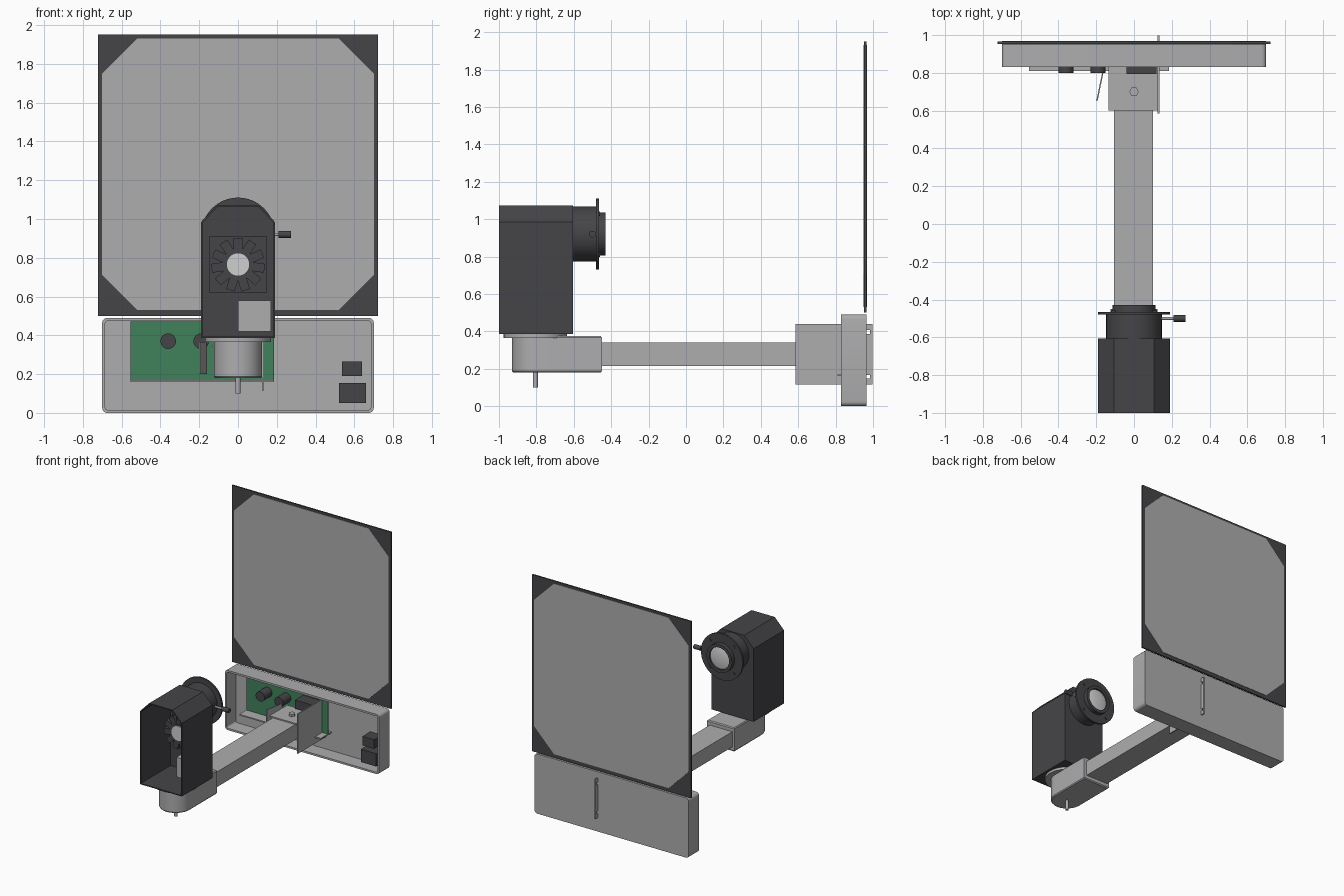
import bpy, bmesh, math
from mathutils import Vector, Matrix

if "Cube" in bpy.data.objects:
    bpy.data.objects.remove(bpy.data.objects["Cube"])


def mat(name, r, g, b):
    m = bpy.data.materials.new(name)
    m.diffuse_color = (r, g, b, 1)
    m.use_nodes = True
    m.node_tree.nodes["Principled BSDF"].inputs["Base Color"].default_value = m.diffuse_color
    return m


GREY = mat("light grey", 0.42, 0.42, 0.43)
DARK = mat("charcoal", 0.06, 0.06, 0.066)
GREEN = mat("board green", 0.05, 0.22, 0.10)
GLASS = mat("pale glass", 0.62, 0.62, 0.63)


def finish(name, bm, m, smooth=False):
    bmesh.ops.recalc_face_normals(bm, faces=bm.faces)
    me = bpy.data.meshes.new(name)
    bm.to_mesh(me)
    bm.free()
    ob = bpy.data.objects.new(name, me)
    bpy.context.collection.objects.link(ob)
    me.materials.append(m)
    if smooth:
        bpy.ops.object.select_all(action='DESELECT')
        ob.select_set(True)
        bpy.context.view_layer.objects.active = ob
        bpy.ops.object.shade_smooth_by_angle(angle=math.radians(35))
    return ob


def box(name, m, x0, x1, y0, y1, z0, z1, bevel=0):
    bm = bmesh.new()
    bmesh.ops.create_cube(bm, size=1, matrix=Matrix.Translation(
        ((x0 + x1) / 2, (y0 + y1) / 2, (z0 + z1) / 2)) @ Matrix.Diagonal((x1 - x0, y1 - y0, z1 - z0, 1)))
    if bevel:
        bmesh.ops.bevel(bm, geom=bm.edges[:], offset=bevel, segments=3, affect='EDGES', profile=0.5)
    return finish(name, bm, m, bool(bevel))


def loft(name, m, rings, axis='y', smooth=False):
    """Skin a list of (2D outline, position along axis), capped at both ends."""
    place = {'x': lambda a, b, t: (t, a, b), 'y': lambda a, b, t: (a, t, b),
             'z': lambda a, b, t: (a, b, t)}[axis]
    bm = bmesh.new()
    loops = [[bm.verts.new(place(a, b, t)) for a, b in pts] for pts, t in rings]
    n = len(loops[0])
    for p, q in zip(loops, loops[1:]):
        for i in range(n):
            j = (i + 1) % n
            bm.faces.new((p[i], p[j], q[j], q[i]))
    bm.faces.new(loops[0])
    bm.faces.new(loops[-1])
    return finish(name, bm, m, smooth)


def circle(r, a=0, b=0, n=48):
    return [(a + r * math.cos(2 * math.pi * i / n), b + r * math.sin(2 * math.pi * i / n)) for i in range(n)]


def cyl(name, m, r, a, b, t0, t1, axis='y', n=48):
    return loft(name, m, [(circle(r, a, b, n), t0), (circle(r, a, b, n), t1)], axis, True)


def round_rect(x0, x1, z0, z1, r, n=5):
    pts = []
    for k, (cx, cz) in enumerate([(x1 - r, z1 - r), (x0 + r, z1 - r), (x0 + r, z0 + r), (x1 - r, z0 + r)]):
        for i in range(n + 1):
            t = math.pi / 2 * (k + i / n)
            pts.append((cx + r * math.cos(t), cz + r * math.sin(t)))
    return pts


def octagon(x, z0, z1, c):
    return [(-x + c, z0), (x - c, z0), (x, z0 + c), (x, z1 - c), (x - c, z1), (-x + c, z1), (-x, z1 - c), (-x, z0 + c)]


# Display panel: dark plate with a clipped-corner screen on both faces
box("panel_frame", DARK, -0.722, 0.722, 0.953, 0.965, 0.50, 1.95)
loft("panel_screen", GREY, [(octagon(0.70, 0.53, 1.93, 0.18), 0.950), (octagon(0.70, 0.53, 1.93, 0.18), 0.968)])

# Electronics tray, open at the front
outer = round_rect(-0.70, 0.70, 0.0, 0.49, 0.025)
inner = round_rect(-0.685, 0.685, 0.015, 0.475, 0.015)
loft("tray", GREY, [(outer, 0.965), (outer, 0.83), (inner, 0.83), (inner, 0.95)], smooth=True)

# Circuit board, its shelf and components
box("circuit_board", GREEN, -0.555, 0.185, 0.90, 0.912, 0.17, 0.47)
box("board_shelf", GREY, -0.555, 0.185, 0.81, 0.95, 0.16, 0.17)
for i, x in enumerate((-0.36, -0.19)):
    cyl(f"capacitor_{i}", DARK, 0.04, x, 0.37, 0.80, 0.90, n=32)
box("board_connector", DARK, -0.04, 0.12, 0.795, 0.90, 0.36, 0.43)
box("upper_socket", DARK, 0.535, 0.64, 0.85, 0.95, 0.19, 0.265)
box("lower_socket", DARK, 0.52, 0.66, 0.85, 0.95, 0.05, 0.155)

# Arm and its bracket
box("arm", GREY, -0.105, 0.10, -0.46, 0.83, 0.215, 0.34)
box("bracket_top", GREY, -0.135, 0.13, 0.60, 0.83, 0.34, 0.35)
cyl("bracket_bolt", GREY, 0.025, 0, 0.70, 0.35, 0.37, 'z', 6)
loft("bracket_flap", GREY, [([(-0.200, 0.65), (-0.193, 0.65), (-0.160, 0.81), (-0.167, 0.81)], z)
                            for z in (0.20, 0.365)], 'z')

# Side plate passing through the tray, with a notched grip behind it
box("side_plate", GREY, 0.124, 0.134, 0.585, 0.966, 0.115, 0.44)
box("grip", GREY, 0.124, 0.134, 0.985, 0.998, 0.115, 0.44)
for i, (z0, z1) in enumerate([(0.115, 0.148), (0.168, 0.385), (0.407, 0.44)]):
    box(f"grip_web_{i}", GREY, 0.124, 0.134, 0.966, 0.985, z0, z1)

# Swivel clamp: round nose running into a square sleeve
nose = [(-0.125, -0.45)] + [(0.125 * math.cos(math.pi + math.pi * i / 24), -0.805 + 0.125 * math.sin(math.pi + math.pi * i / 24))
                           for i in range(25)] + [(0.125, -0.45)]
slim = [(x * 0.95, y + (0.006 if y < -0.805 else -0.006 if y > -0.5 else 0)) for x, y in nose]
loft("swivel_clamp", GREY, [(slim, 0.18), (nose, 0.188), (nose, 0.367), (slim, 0.375)], 'z', True)
cyl("swivel_disc", GREY, 0.17, 0, -0.805, 0.365, 0.387, 'z')
cyl("swivel_pin", GREY, 0.013, 0, -0.805, 0.10, 0.19, 'z', 20)

# Lamp housing: open-fronted hood with chamfered top


def hood(x, z0, zs, xt, z1):
    return [(-x, z0), (x, z0), (x, zs), (xt, z1), (-xt, z1), (-x, zs)]


h_out, h_in = hood(0.19, 0.385, 0.985, 0.105, 1.072), hood(0.182, 0.393, 0.982, 0.102, 1.064)
loft("lamp_housing", DARK, [(h_out, -0.605), (h_out, -1.0), (h_in, -1.0), (h_in, -0.615)])

# Light source inside: square mount, finned ring and lens
LZ = 0.765
box("source_mount", DARK, -0.147, 0.147, -0.645, -0.614, LZ - 0.147, LZ + 0.147)
cyl("source_core", DARK, 0.075, 0, LZ, -0.77, -0.64)
cyl("source_lens", GLASS, 0.06, 0, LZ, -0.778, -0.765)
bm = bmesh.new()
for k in range(11):
    a = 2 * math.pi * k / 11
    bmesh.ops.create_cube(bm, size=1, matrix=Matrix.Translation((0, -0.70, LZ)) @ Matrix.Rotation(a, 4, 'Y')
                          @ Matrix.Translation((0, 0, 0.103)) @ Matrix.Diagonal((0.046, 0.13, 0.07, 1)))
finish("cooling_fins", bm, DARK)
box("driver_box", GREY, 0.0, 0.17, -0.80, -0.62, 0.42, 0.58)

# Projection barrel behind the housing
BZ = 0.92
steps = [(0.147, -0.605), (0.147, -0.48), (0.19, -0.48), (0.19, -0.465), (0.115, -0.465),
         (0.115, -0.43), (0.09, -0.43), (0.09, -0.445)]
loft("barrel", DARK, [(circle(r, 0, BZ, 64), y) for r, y in steps], smooth=True)
loft("barrel_lens", GLASS, [(circle(r, 0, BZ), y) for r, y in
                            [(0.088, -0.447), (0.088, -0.442), (0.06, -0.436), (0.025, -0.433)]], smooth=True)
for k in range(4):
    a = math.pi / 4 + k * math.pi / 2
    cyl(f"flange_screw_{k}", DARK, 0.012, 0.155 * math.cos(a), BZ + 0.155 * math.sin(a), -0.466, -0.459, n=16)

# Focus lever
cyl("focus_stem", GREY, 0.008, -0.50, BZ, 0.14, 0.215, 'x', 16)
cyl("focus_knob", DARK, 0.018, -0.50, BZ, 0.21, 0.273, 'x', 24)
